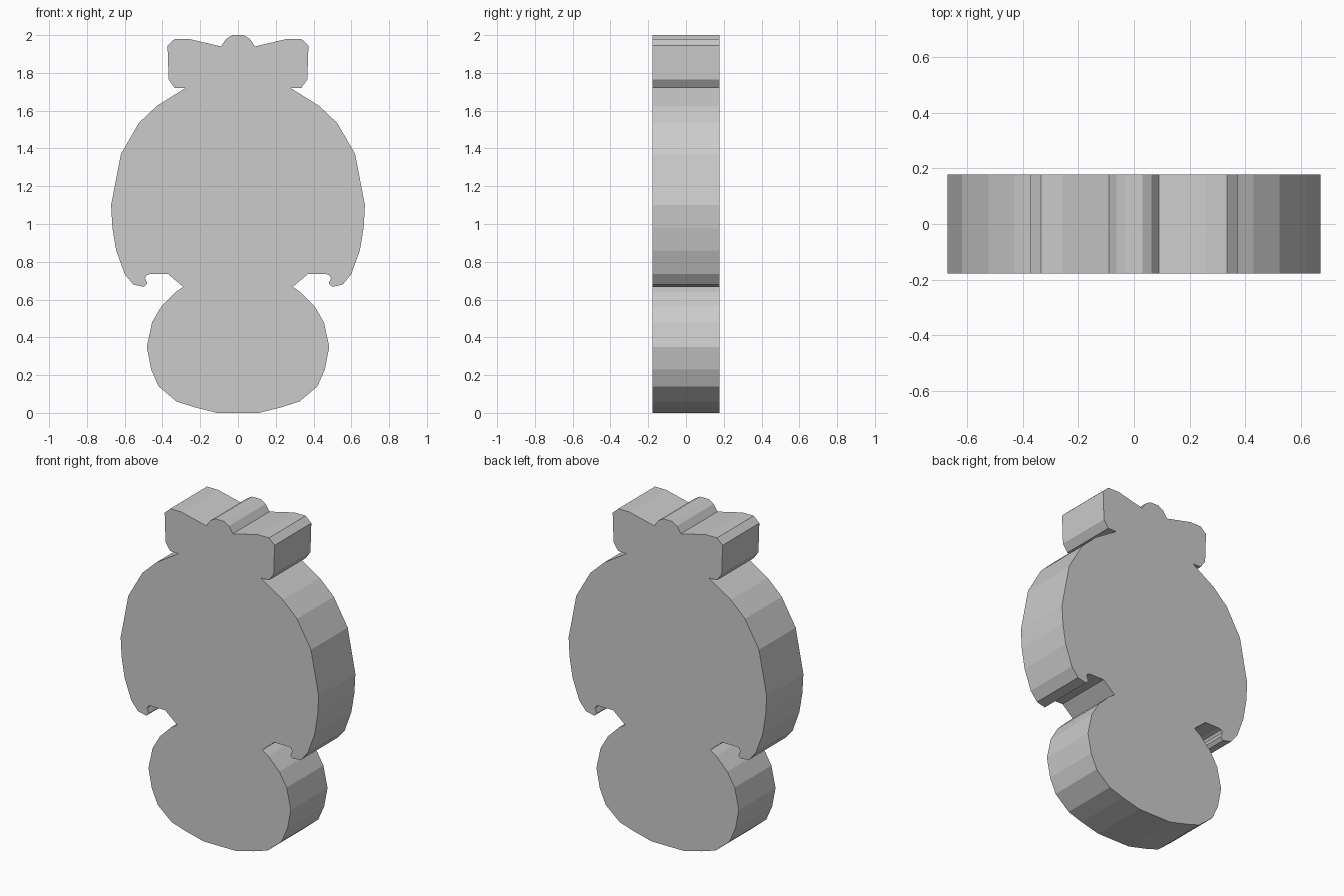
import bpy
import bmesh

if "Cube" in bpy.data.objects:
    bpy.data.objects.remove(bpy.data.objects["Cube"])

HALF_DEPTH = 0.178

# Right half of the outline, bottom to top: round base, hooked side, wide body, bow-shaped top
half = [
    (0.11, 0.0), (0.23, 0.03), (0.325, 0.06), (0.42, 0.14), (0.46, 0.23),
    (0.483, 0.35), (0.455, 0.48), (0.405, 0.565), (0.33, 0.64), (0.29, 0.667),
    (0.37, 0.735), (0.465, 0.735), (0.483, 0.73), (0.493, 0.715), (0.48, 0.685),
    (0.498, 0.667), (0.555, 0.68), (0.60, 0.735), (0.645, 0.86), (0.665, 0.98),
    (0.672, 1.10), (0.62, 1.37), (0.525, 1.535), (0.43, 1.625), (0.278, 1.72),
    (0.335, 1.72), (0.367, 1.765), (0.373, 1.945), (0.335, 1.98), (0.26, 1.98),
    (0.09, 1.94), (0.063, 1.98), (0.03, 2.0),
]
outline = half + [(-x, z) for x, z in reversed(half)]

# Flat silhouette extruded through its thickness
bm = bmesh.new()
face = bm.faces.new([bm.verts.new((x, -HALF_DEPTH, z)) for x, z in outline])
result = bmesh.ops.extrude_face_region(bm, geom=[face], use_keep_orig=True)
moved = [v for v in result["geom"] if isinstance(v, bmesh.types.BMVert)]
bmesh.ops.translate(bm, verts=moved, vec=(0, 2 * HALF_DEPTH, 0))
bmesh.ops.recalc_face_normals(bm, faces=bm.faces)

# Split the concave caps into clean triangles
caps = [f for f in bm.faces if len(f.verts) > 4]
bmesh.ops.triangulate(bm, faces=caps)

mesh = bpy.data.meshes.new("silhouette_plaque")
bm.to_mesh(mesh)
bm.free()
plaque = bpy.data.objects.new("silhouette_plaque", mesh)
bpy.context.collection.objects.link(plaque)
